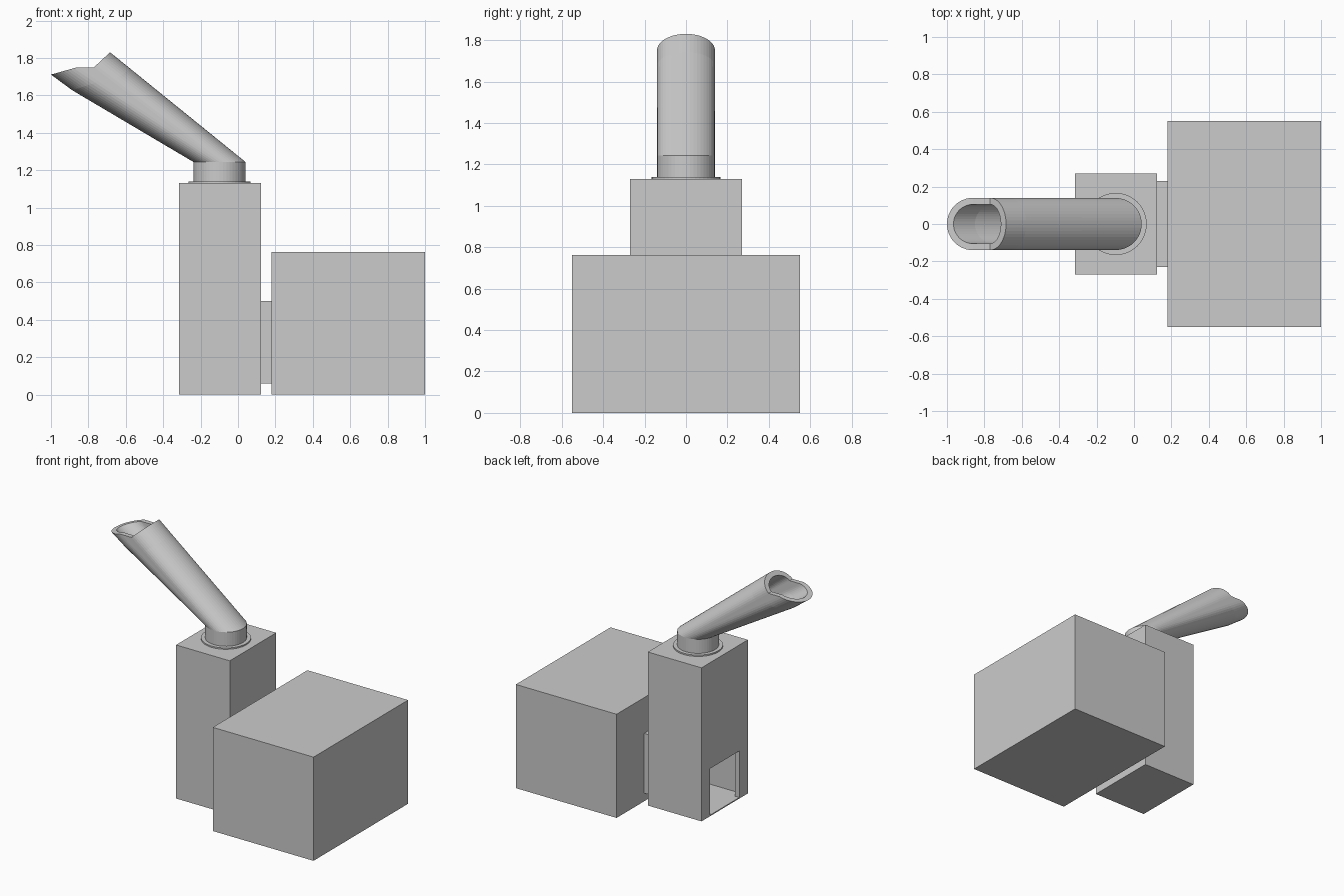
import bpy, bmesh, math
from mathutils import Vector

if "Cube" in bpy.data.objects:
    bpy.data.objects.remove(bpy.data.objects["Cube"])


def finish(name, bm):
    bmesh.ops.recalc_face_normals(bm, faces=bm.faces)
    mesh = bpy.data.meshes.new(name)
    bm.to_mesh(mesh)
    bm.free()
    ob = bpy.data.objects.new(name, mesh)
    bpy.context.collection.objects.link(ob)
    return ob


def box(name, x, y, z):
    bm = bmesh.new()
    bmesh.ops.create_cube(bm, size=1)
    for v in bm.verts:
        v.co = Vector([(a + b) / 2 + c * (b - a) for (a, b), c in zip((x, y, z), v.co)])
    return finish(name, bm)


def loft(name, rings, closed=False):
    bm = bmesh.new()
    vs = [[bm.verts.new(p) for p in r] for r in rings]
    n = len(rings[0])
    pairs = list(zip(vs, vs[1:])) + ([(vs[-1], vs[0])] if closed else [])
    for a, b in pairs:
        for i in range(n):
            j = (i + 1) % n
            bm.faces.new((a[i], a[j], b[j], b[i]))
    bmesh.ops.remove_doubles(bm, verts=bm.verts, dist=0.0003)
    return finish(name, bm)


def cut(target, cutter):
    cutter.hide_render = True
    mod = target.modifiers.new("cut", 'BOOLEAN')
    mod.operation = 'DIFFERENCE'
    mod.solver = 'EXACT'
    mod.object = cutter
    bpy.context.view_layer.objects.active = target
    bpy.ops.object.modifier_apply(modifier=mod.name)
    bpy.data.objects.remove(cutter)


# main housing and the short duct joining it to the tower
box("housing", (0.18, 1.0), (-0.55, 0.55), (0, 0.763))
box("connector", (0.115, 0.19), (-0.23, 0.23), (0.06, 0.50))

# hollow tower with a low opening on its left side
tower = box("tower", (-0.315, 0.122), (-0.27, 0.27), (0, 1.13))
cut(tower, box("cavity", (-0.28, 0.085), (-0.23, 0.23), (0.008, 1.10)))
cut(tower, box("doorway", (-0.40, -0.20), (-0.17, 0.17), (0.008, 0.35)))

# spout cross-sections: left half then right half, sharing the side lines
CX = -0.098
HALF = 24
samples = [(s, math.pi * (i / HALF + 0.5 + s)) for s in (0, 1) for i in range(HALF + 1)]


def circle(r, z):
    return [Vector((CX + r * math.cos(a), r * math.sin(a), z)) for s, a in samples]


def mouth(r, rx):
    pts = []
    for s, a in samples:
        c = math.cos(a)
        if s == 0:
            x = -0.86 + r * c
            z = 1.75 + 0.28 * (x + 0.86)
        else:
            x = -0.77 + rx * c
            z = 1.75 + 0.93 * (x + 0.77)
        pts.append(Vector((x, r * math.sin(a), z)))
    return pts


def bend(low, high):
    # slight sag on the underside near the mouth
    return [p.lerp(q, 0.85) - Vector((0, 0, 0.014 * max(0, -math.cos(a))))
            for p, q, (s, a) in zip(low, high, samples)]


# collar and angled spout, one open tube with wall thickness
R, RI = 0.139, 0.105
outer, inner = circle(R, 1.243), circle(RI, 1.243)
rim, rim_in = mouth(0.14, 0.086), mouth(RI, 0.058)
loft("spout", [circle(R, 1.13), outer, bend(outer, rim), rim,
               rim_in, bend(inner, rim_in), inner, circle(RI, 1.13)], closed=True)

# thin flange ring at the collar's foot
loft("flange", [circle(0.166, 1.128), circle(0.166, 1.14),
                circle(0.13, 1.14), circle(0.13, 1.128)], closed=True)
